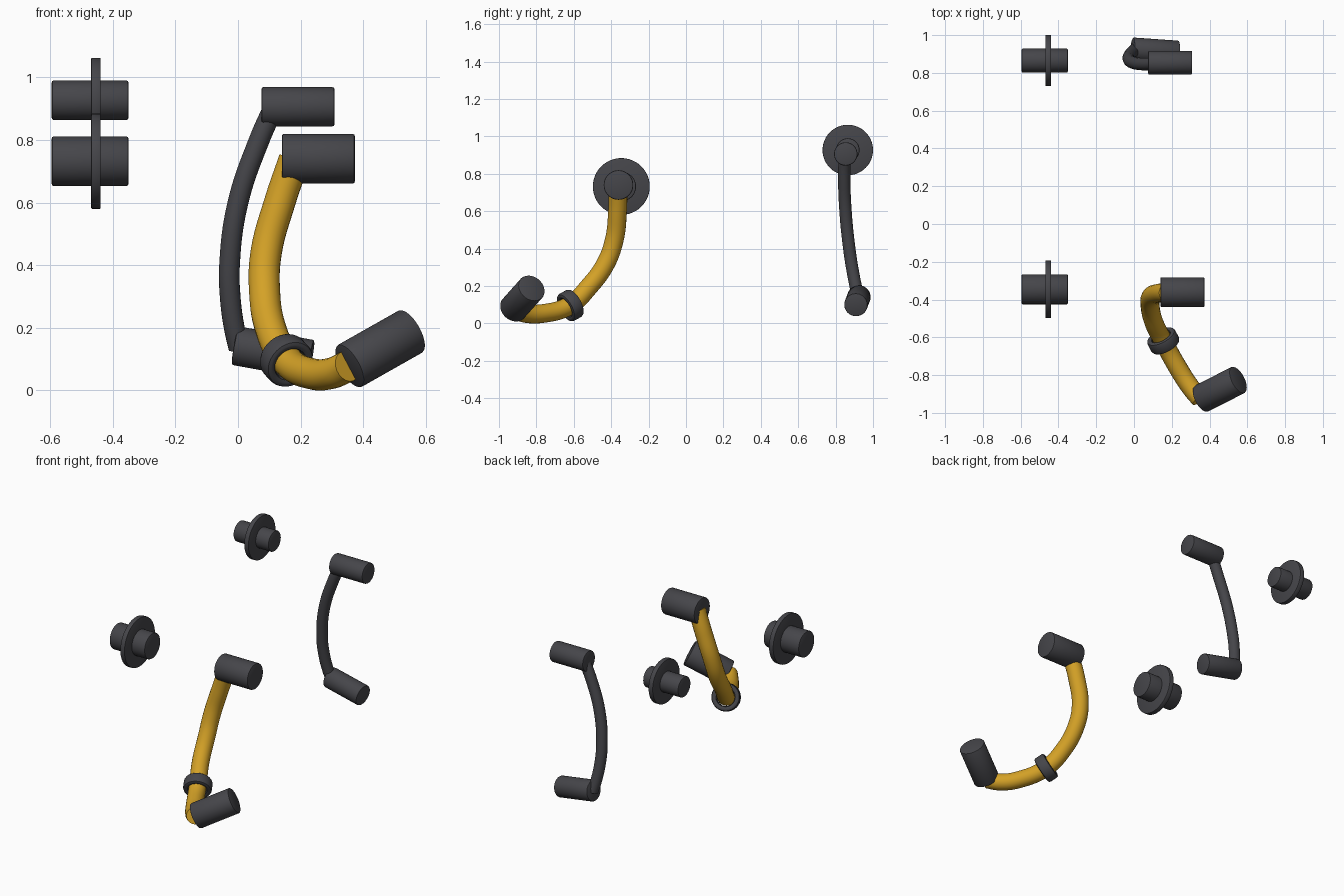
import bpy, bmesh, math
from mathutils import Vector

if "Cube" in bpy.data.objects:
    bpy.data.objects.remove(bpy.data.objects["Cube"])


def material(name, rgb):
    m = bpy.data.materials.new(name)
    m.diffuse_color = (*rgb, 1)
    m.use_nodes = True
    m.node_tree.nodes["Principled BSDF"].inputs["Base Color"].default_value = m.diffuse_color
    return m


DARK = material("dark grey", (0.06, 0.06, 0.068))
GOLD = material("golden yellow", (0.66, 0.36, 0.02))


def smooth(obj):
    bpy.ops.object.select_all(action='DESELECT')
    obj.select_set(True)
    bpy.context.view_layer.objects.active = obj
    bpy.ops.object.shade_smooth_by_angle(angle=math.radians(35))


def lathe(name, start, end, profile, mat, closed=False, sides=48):
    """Spin (radius, distance along axis) points about the line start-end."""
    a, axis = Vector(start), (Vector(end) - Vector(start)).normalized()
    rot = axis.to_track_quat('Z', 'Y')
    bm = bmesh.new()
    rings = []
    for r, t in profile:
        rings.append([bm.verts.new(a + rot @ Vector((
            r * math.cos(2 * math.pi * i / sides),
            r * math.sin(2 * math.pi * i / sides), t))) for i in range(sides)])
    pairs = list(zip(rings, rings[1:]))
    if closed:
        pairs.append((rings[-1], rings[0]))
    for lo, hi in pairs:
        for i in range(sides):
            j = (i + 1) % sides
            bm.faces.new((lo[i], lo[j], hi[j], hi[i]))
    if not closed:
        bm.faces.new(rings[0][::-1])
        bm.faces.new(rings[-1])
    bmesh.ops.recalc_face_normals(bm, faces=bm.faces)
    me = bpy.data.meshes.new(name)
    bm.to_mesh(me)
    bm.free()
    me.materials.append(mat)
    obj = bpy.data.objects.new(name, me)
    bpy.context.collection.objects.link(obj)
    smooth(obj)


def cylinder(name, start, end, r, bevel=0.006):
    """Solid cylinder with softly rounded rims."""
    n = (Vector(end) - Vector(start)).length
    b, k = bevel, bevel * 0.3
    lathe(name, start, end, [(r - b, 0), (r - k, k), (r, b),
                             (r, n - b), (r - k, n - k), (r - b, n)], DARK)


def tube(name, points, r, mat):
    """Round bar swept along a smooth path."""
    cu = bpy.data.curves.new(name, 'CURVE')
    cu.dimensions = '3D'
    cu.bevel_depth, cu.bevel_resolution = r, 8
    cu.resolution_u, cu.use_fill_caps = 10, True
    sp = cu.splines.new('BEZIER')
    sp.bezier_points.add(len(points) - 1)
    for bp, p in zip(sp.bezier_points, points):
        bp.co = p
        bp.handle_left_type = bp.handle_right_type = 'AUTO'
    cu.materials.append(mat)
    obj = bpy.data.objects.new(name, cu)
    bpy.context.collection.objects.link(obj)
    bpy.ops.object.select_all(action='DESELECT')
    obj.select_set(True)
    bpy.context.view_layer.objects.active = obj
    bpy.ops.object.convert(target='MESH')
    smooth(bpy.context.object)


# Two flanged hubs
for name, y, z, r, flange in (("front_hub", -0.346, 0.732, 0.079, 0.152),
                              ("rear_hub", 0.865, 0.927, 0.063, 0.135)):
    cylinder(name + "_barrel", (-0.595, y, z), (-0.35, y, z), r)
    cylinder(name + "_flange", (-0.469, y, z), (-0.439, y, z), flange, 0.003)

# Gold arm with a grip at each end
cylinder("gold_arm_upper_grip", (0.14, -0.361, 0.74), (0.373, -0.361, 0.74), 0.079)
cylinder("gold_arm_lower_grip", (0.355, -0.925, 0.077), (0.553, -0.825, 0.189), 0.077)
tube("gold_arm", [(0.18, -0.364, 0.738), (0.133, -0.366, 0.6), (0.09, -0.385, 0.44),
                  (0.085, -0.432, 0.315), (0.105, -0.52, 0.195), (0.155, -0.62, 0.097),
                  (0.235, -0.765, 0.053), (0.30, -0.865, 0.055), (0.35, -0.925, 0.077)],
     0.05, GOLD)

# Collar around the gold arm
c, d = Vector((0.155, -0.619, 0.096)), Vector((0.13, -0.245, -0.135)).normalized()
h, ro, ri, b = 0.034, 0.082, 0.052, 0.012
lathe("arm_collar", c - d * h, c + d * h,
      [(ri, b), (ri + b * .3, b * .3), (ri + b, 0), (ro - b, 0), (ro - b * .3, b * .3), (ro, b),
       (ro, 2 * h - b), (ro - b * .3, 2 * h - b * .3), (ro - b, 2 * h),
       (ri + b, 2 * h), (ri + b * .3, 2 * h - b * .3), (ri, 2 * h - b)], DARK, closed=True)

# Thin dark arm with a grip at each end
cylinder("dark_arm_upper_grip", (0.075, 0.854, 0.906), (0.308, 0.854, 0.906), 0.0625)
cylinder("dark_arm_lower_grip", (-0.009, 0.925, 0.143), (0.233, 0.908, 0.099), 0.0625)
tube("dark_arm", [(0.112, 0.85, 0.9), (0.068, 0.846, 0.8), (0.0, 0.853, 0.6),
                  (-0.027, 0.873, 0.4), (-0.025, 0.888, 0.3), (-0.012, 0.907, 0.2),
                  (0.003, 0.922, 0.135)], 0.033, DARK)
